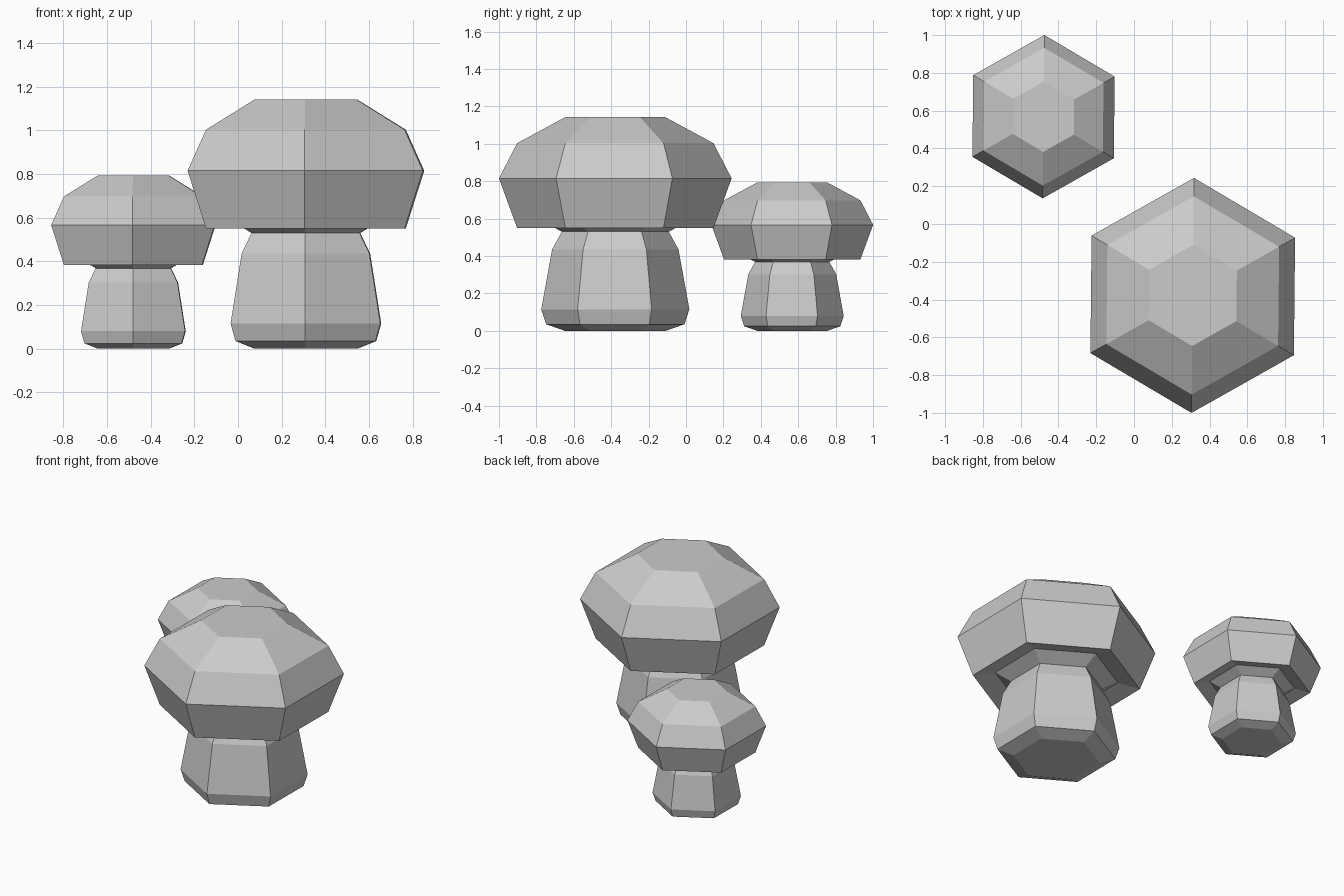
import bpy, bmesh
from math import sin, cos, pi, radians

if "Cube" in bpy.data.objects:
    bpy.data.objects.remove(bpy.data.objects["Cube"])

SIDES = 6
TURN = radians(-0.6)

# (radius, height) profiles, bottom to top
STEM = [(0.27, 0), (0.37, 0.035), (0.396, 0.115), (0.338, 0.435),
        (0.286, 0.53), (0.385, 0.583)]
CAP = [(0.385, 0.583), (0.525, 0.55), (0.622, 0.815), (0.525, 1.003), (0.268, 1.142)]


def lathe(name, profile, x, y, scale, close_bottom, close_top):
    """Six-sided turned shape with a vertex pointing along +y."""
    bm = bmesh.new()
    rings = []
    for r, z in profile:
        angles = [pi / 2 + TURN + 2 * pi * i / SIDES for i in range(SIDES)]
        rings.append([bm.verts.new((x + scale * r * cos(a), y + scale * r * sin(a), scale * z))
                      for a in angles])
    for low, high in zip(rings, rings[1:]):
        for i in range(SIDES):
            j = (i + 1) % SIDES
            bm.faces.new((low[i], low[j], high[j], high[i]))
    if close_bottom:
        bm.faces.new(rings[0][::-1])
    if close_top:
        bm.faces.new(rings[-1])
    mesh = bpy.data.meshes.new(name)
    bm.to_mesh(mesh)
    bm.free()
    obj = bpy.data.objects.new(name, mesh)
    bpy.context.collection.objects.link(obj)
    return obj


# Large mushroom in front, small one behind it
for size, x, y, scale in (("large", 0.311, -0.378, 1.0), ("small", -0.479, 0.568, 0.695)):
    lathe(size + "_mushroom_stem", STEM, x, y, scale, True, False)
    lathe(size + "_mushroom_cap", CAP, x, y, scale, False, True)
